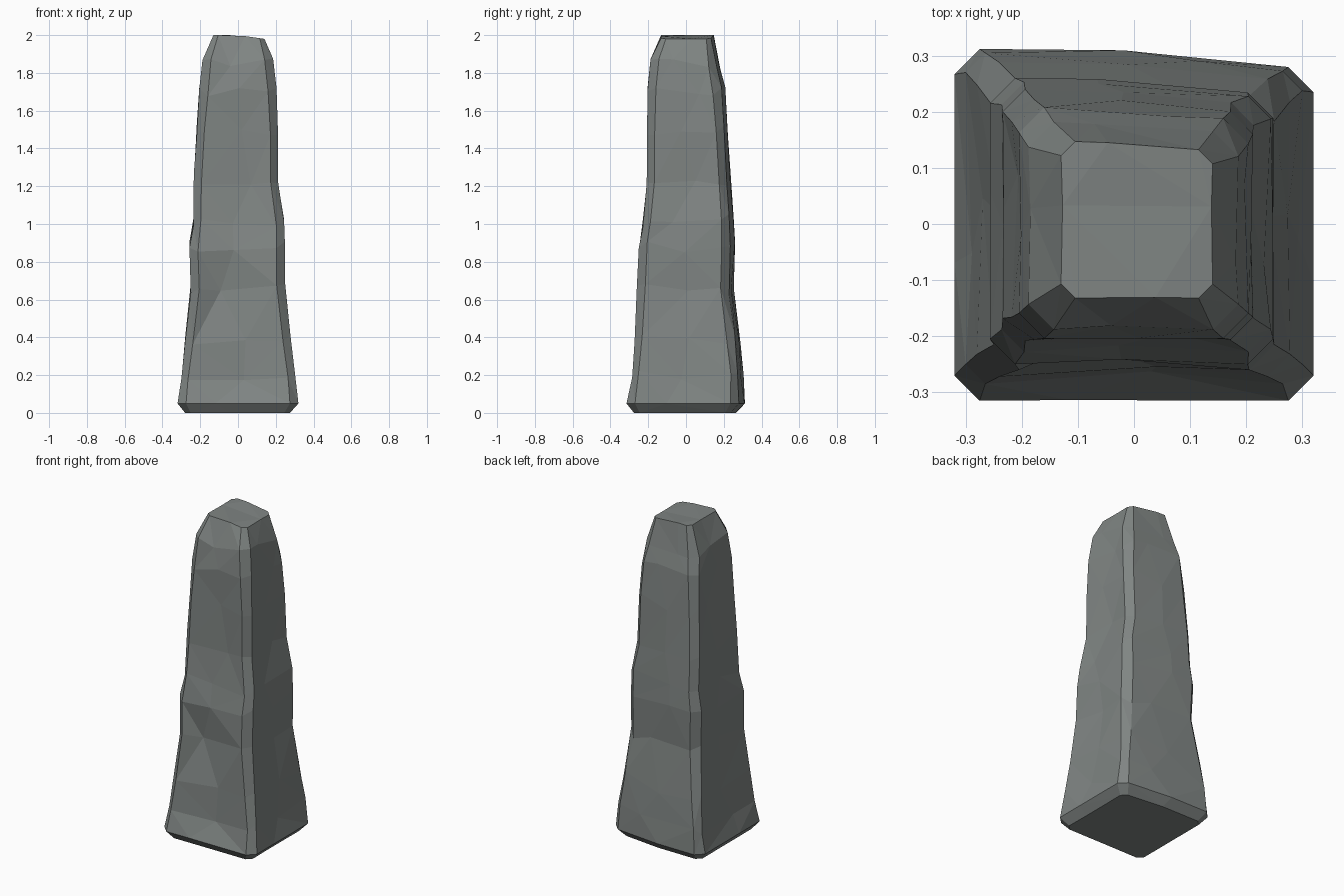
import bpy, bmesh, random
from mathutils import Vector

default = bpy.data.objects.get("Cube")
if default:
    bpy.data.objects.remove(default, do_unlink=True)

random.seed(7)

# Single stone colour
stone = bpy.data.materials.new("grey stone")
stone.use_nodes = True
colour = (0.215, 0.235, 0.228, 1)
stone.diffuse_color = colour
stone.node_tree.nodes["Principled BSDF"].inputs["Base Color"].default_value = colour

# Sections: height, left x, right x, front y, back y, corner cut, front hollow
SECTIONS = [
    (0, -.28, .275, -.275, .265, .03, 0),
    (.05, -.32, .32, -.315, .312, .045, 0),
    (.2, -.3, .3, -.285, .305, .035, .01),
    (.38, -.28, .278, -.272, .288, .04, .012),
    (.65, -.25, .25, -.26, .253, .045, .04),
    (.88, -.257, .248, -.25, .26, .045, 0),
    (1.02, -.236, .244, -.228, .253, .04, 0),
    (1.24, -.234, .213, -.208, .24, .04, .004),
    (1.5, -.218, .212, -.206, .222, .04, .008),
    (1.7, -.205, .204, -.204, .208, .045, 0),
    (1.84, -.188, .186, -.188, .182, .045, 0),
    (2, -.13, .14, -.132, .147, .025, 0),
]


def section_ring(bm, section, index):
    """Rectangle with cut corners and one uneven point along each side."""
    z, x0, x1, y0, y1, cut, hollow = section
    middle = 1 < index < len(SECTIONS) - 1
    wobble = .013 if middle else .003
    inset = lambda: random.uniform(0, wobble)
    slide = lambda: random.uniform(-.4, .4)
    points = [
        (x0 + cut, y0), (x1 * slide(), y0 + hollow + inset()), (x1 - cut, y0),
        (x1, y0 + cut), (x1 - inset(), y1 * slide()), (x1, y1 - cut),
        (x1 - cut, y1), (x1 * slide(), y1 - inset()), (x0 + cut, y1),
        (x0, y1 - cut), (x0 + inset(), y1 * slide()), (x0, y0 + cut),
    ]
    ring = []
    for x, y in points:
        # The back right corner is worn in; the crown tips down to one side
        if x > 0 and y > 0:
            y *= 1 - .12 * x / x1
        height = z
        if middle:
            height += random.uniform(-.035, .035)
        elif index > 1 and x > 0:
            height -= .02 * x / x1
        ring.append(bm.verts.new(Vector((x, y, height))))
    return ring


# Rough tapering pillar lofted through the sections
bm = bmesh.new()
rings = [section_ring(bm, s, i) for i, s in enumerate(SECTIONS)]
for lower, upper in zip(rings, rings[1:]):
    count = len(lower)
    for i in range(count):
        j = (i + 1) % count
        bm.faces.new((lower[i], lower[j], upper[j], upper[i]))
bm.faces.new(rings[0][::-1])
bm.faces.new(rings[-1])

# Chipped triangular facets
bmesh.ops.triangulate(bm, faces=bm.faces[:], quad_method="SHORT_EDGE")
bmesh.ops.recalc_face_normals(bm, faces=bm.faces[:])

mesh = bpy.data.meshes.new("stone_pillar")
bm.to_mesh(mesh)
bm.free()
mesh.materials.append(stone)
pillar = bpy.data.objects.new("stone_pillar", mesh)
bpy.context.collection.objects.link(pillar)
